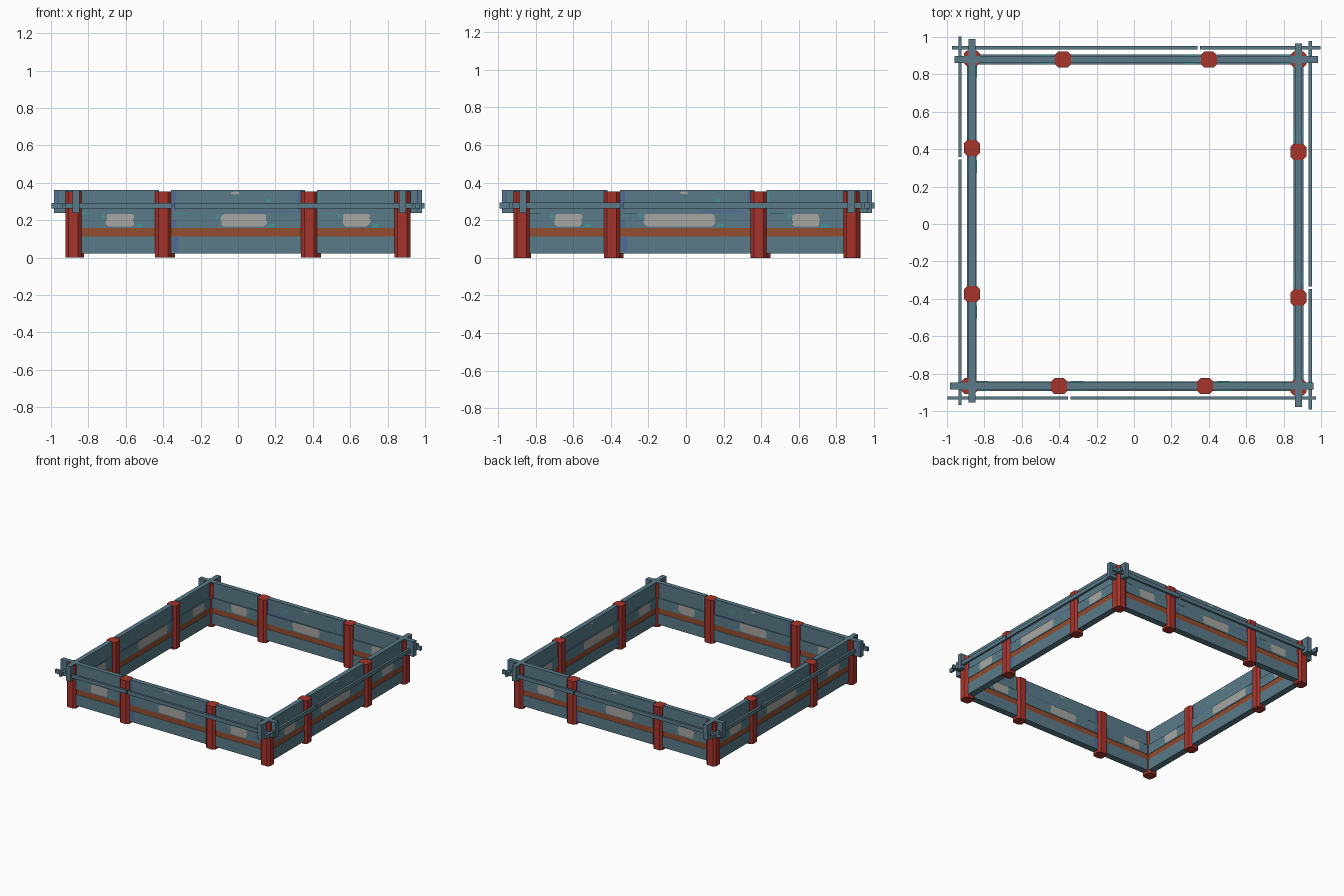
import bpy, bmesh, random
from math import pi
from mathutils import Matrix, Vector

random.seed(4)
cube = bpy.data.objects.get("Cube")
if cube:
    bpy.data.objects.remove(cube, do_unlink=True)


def material(name, r, g, b):
    m = bpy.data.materials.new(name)
    m.use_nodes = True
    m.diffuse_color = (r, g, b, 1)
    m.node_tree.nodes["Principled BSDF"].inputs["Base Color"].default_value = (r, g, b, 1)
    return m


SLATE = material("slate_blue_paint", 0.1, 0.195, 0.25)
RED = material("red_paint", 0.39, 0.034, 0.025)
BROWN = material("orange_brown_paint", 0.295, 0.074, 0.03)
GREY = material("bare_grey", 0.385, 0.38, 0.36)
TEAL = material("teal_wear", 0.06, 0.3, 0.31)
BLUE = material("blue_wear", 0.08, 0.145, 0.33)

WALL = -0.873   # wall line of one side before it is turned into place
POSTS = (-0.40, 0.38)
HALF = 0.0425   # half width of a post
BEAM, PANEL = 0.038, 0.052   # thicknesses


def add_object(name, bm, mat, place):
    mesh = bpy.data.meshes.new(name)
    bm.to_mesh(mesh)
    bm.free()
    mesh.materials.append(mat)
    obj = bpy.data.objects.new(name, mesh)
    obj.matrix_world = place
    bpy.context.collection.objects.link(obj)


def prism(name, outline, height, mat, place):
    """Extrude a closed outline upwards."""
    bm = bmesh.new()
    face = bm.faces.new([bm.verts.new(p) for p in outline])
    out = bmesh.ops.extrude_face_region(bm, geom=[face])
    verts = [v for v in out["geom"] if isinstance(v, bmesh.types.BMVert)]
    bmesh.ops.translate(bm, vec=(0, 0, height), verts=verts)
    bmesh.ops.recalc_face_normals(bm, faces=bm.faces)
    add_object(name, bm, mat, place)


def board(name, x0, x1, y, thick, z0, z1, mat, place):
    a, b = y - thick / 2, y + thick / 2
    prism(name, [(x0, a, z0), (x1, a, z0), (x1, b, z0), (x0, b, z0)],
          z1 - z0, mat, place)


def post(name, x, place):
    h, c = HALF, 0.017
    outline = []
    for k in range(4):
        turn = Matrix.Rotation(k * pi / 2, 3, 'Z')
        for px, py in ((h, h - c), (h - c, h)):
            outline.append(turn @ Vector((px, py, 0)) + Vector((x, WALL, 0)))
    prism(name, outline, 0.352, RED, place)


def patch(name, x0, x1, z0, z1, thick, mat, place, inner_shift=0.0):
    """Ragged patch of worn paint lying on both faces of a board."""
    steps = 7
    ragged = min(0.012, (x1 - x0) * 0.2)
    left, right = [], []
    for i in range(steps):
        z = z0 + (z1 - z0) * i / (steps - 1)
        trim = ragged if i in (0, steps - 1) else 0
        left.append((x0 + trim + random.random() * ragged, z))
        right.append((x1 - trim - random.random() * ragged, z))
    ring = right + left[::-1]
    for face, sign, shift in (("outer", -1, 0), ("inner", 1, inner_shift)):
        y = WALL + sign * (thick / 2 + 0.002)
        bm = bmesh.new()
        # Wound so that each face looks away from the board
        pts = ring[::-1] if sign > 0 else ring
        f = bm.faces.new([bm.verts.new((x + shift, y, z)) for x, z in pts])
        f.normal_update()
        if f.normal.y * sign < 0:
            f.normal_flip()
        bmesh.ops.triangulate(bm, faces=bm.faces)
        add_object(f"{name}_{face}", bm, mat, place)


# Three bays per side, split by the posts
ends = (-0.868, POSTS[0] - HALF, POSTS[0] + HALF, POSTS[1] - HALF, POSTS[1] + HALF, 0.868)
bays = [(ends[i], ends[i + 1]) for i in (0, 2, 4)]

# Blue wear: x range, z range, board thickness
blue_marks = (
    (-0.355, -0.325, 0.245, 0.355, BEAM),
    (0.318, 0.335, 0.245, 0.355, BEAM),
    (0.06, 0.31, 0.24, 0.25, BEAM),
    (-0.974, -0.955, 0.25, 0.355, BEAM),
    (-0.355, -0.315, 0.03, 0.11, PANEL),
    (-0.355, -0.325, 0.16, 0.2, PANEL),
)

sides = (("front", 0.0, 0.006), ("left", 0.006, 0.006),
         ("back", 0.0, 0.006), ("right", 0.006, 0.006))

for k, (side, cx, cy) in enumerate(sides):
    place = Matrix.Translation((cx, cy, 0)) @ Matrix.Rotation(k * pi / 2, 4, 'Z')

    # Posts: one corner post and two in the run
    post(f"{side}_corner_post", -0.88, place)
    for n, x in enumerate(POSTS):
        post(f"{side}_post_{n + 1}", x, place)

    for n, (x0, x1) in enumerate(bays):
        tag = f"{side}_bay_{n + 1}"
        # Lower panels with the slightly sunken coloured stripe between them
        board(f"{tag}_lower_panel", x0, x1, WALL, PANEL, 0.022, 0.113, SLATE, place)
        board(f"{tag}_stripe", x0, x1, WALL, PANEL - 0.006, 0.113, 0.157, BROWN, place)
        board(f"{tag}_upper_panel", x0, x1, WALL, PANEL, 0.157, 0.237, SLATE, place)
        # Top beam, running past the corners
        b0 = -0.984 if n == 0 else x0
        b1 = 0.96 if n == 2 else x1
        board(f"{tag}_top_beam", b0, b1, WALL, BEAM, 0.237, 0.36, SLATE, place)
        # Teal wear on the ledge below the beam
        board(f"{tag}_ledge_wear", x0 + 0.02, x0 + 0.09, WALL, PANEL + 0.002,
              0.234, 0.239, TEAL, place)

    # Bare patches on the upper panels, with teal rims at their lower corners
    wide = 0.0 if k % 2 == 0 else 0.14
    for n, (x0, x1) in enumerate(((-0.71, -0.552), (-0.095 - wide, 0.156), (0.556, 0.711))):
        patch(f"{side}_bare_patch_{n + 1}", x0, x1, 0.167, 0.234, PANEL, GREY, place, -0.05)
        patch(f"{side}_teal_rim_{n + 1}", x1 + 0.001, x1 + 0.045, 0.162, 0.182,
              PANEL, TEAL, place, -0.05)
        patch(f"{side}_teal_corner_{n + 1}", x0 - 0.025, x0 - 0.001, 0.208, 0.232,
              PANEL, TEAL, place, -0.05)
    patch(f"{side}_small_patch", -0.04, 0.01, 0.338, 0.352, BEAM, GREY, place)

    # Blue and teal wear near the posts
    for n, (x0, x1, z0, z1, thick) in enumerate(blue_marks):
        patch(f"{side}_blue_wear_{n + 1}", x0, x1, z0, z1, thick, BLUE, place)
    patch(f"{side}_teal_wear", 0.426, 0.44, 0.245, 0.355, BEAM, TEAL, place)
    patch(f"{side}_teal_spot", 0.15, 0.18, 0.296, 0.315, BEAM, TEAL, place)

    # Thin outer rail in two lengths
    for n, (x0, x1) in enumerate(((-0.997, -0.353), (-0.34, 0.973))):
        board(f"{side}_outer_rail_{n + 1}", x0, x1, WALL - 0.063, 0.018,
              0.262, 0.293, SLATE, place)
